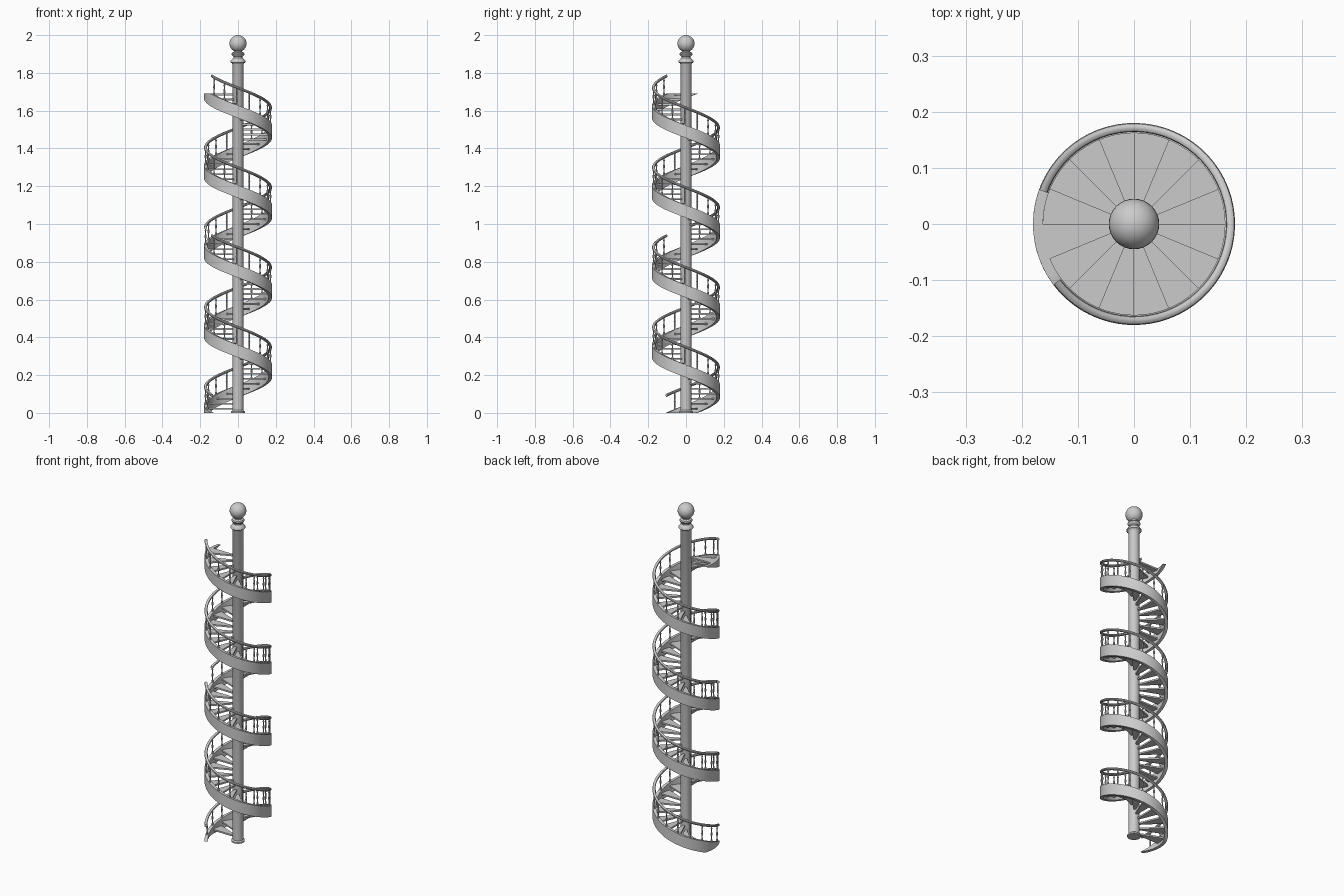
import bpy, bmesh, math
from mathutils import Vector

if "Cube" in bpy.data.objects:
    bpy.data.objects.remove(bpy.data.objects["Cube"])

STEPS, PER_TURN, TOP = 64, 16, 1.69
RISE = TOP / STEPS
R_RAIL = 0.172
LEAD = 1.64            # steps by which the stringer top edge leads the treads
UP, DOWN = LEAD * RISE, 0.9 * RISE
RAIL_H = 0.093


def pos(u, r, z):
    """Point u steps along the clockwise climb."""
    a = math.pi - u * 2 * math.pi / PER_TURN
    return Vector((r * math.cos(a), r * math.sin(a), z))


def finish(name, bm, smooth=True):
    bmesh.ops.recalc_face_normals(bm, faces=bm.faces)
    me = bpy.data.meshes.new(name)
    bm.to_mesh(me)
    bm.free()
    ob = bpy.data.objects.new(name, me)
    bpy.context.collection.objects.link(ob)
    if smooth:
        bpy.ops.object.select_all(action='DESELECT')
        ob.select_set(True)
        bpy.context.view_layer.objects.active = ob
        bpy.ops.object.shade_smooth_by_angle(angle=math.radians(35))
    return ob


def lathe(bm, profile, n, origin=Vector((0, 0, 0))):
    """Closed turned solid from (radius, height) pairs."""
    rings = [[bm.verts.new(origin + Vector((r * math.cos(2 * math.pi * i / n),
                                            r * math.sin(2 * math.pi * i / n), z)))
              for i in range(n)] for r, z in profile]
    for a, b in zip(rings, rings[1:]):
        for i in range(n):
            j = (i + 1) % n
            bm.faces.new((a[i], a[j], b[j], b[i]))
    bm.faces.new(rings[0])
    bm.faces.new(rings[-1])


def sweep(bm, sections):
    """Skin a list of closed cross-sections and cap both ends."""
    rings = [[bm.verts.new(p) for p in s] for s in sections]
    n = len(rings[0])
    for a, b in zip(rings, rings[1:]):
        for i in range(n):
            j = (i + 1) % n
            bm.faces.new((a[i], a[j], b[j], b[i]))
    bm.faces.new(rings[0])
    bm.faces.new(rings[-1])


# Central post with base and collars
bm = bmesh.new()
lathe(bm, [(0.036, 0), (0.036, 0.008), (0.029, 0.014), (0.029, 1.845),
           (0.033, 1.852), (0.040, 1.856), (0.040, 1.862), (0.033, 1.872),
           (0.024, 1.880), (0.024, 1.886), (0.032, 1.892), (0.035, 1.899),
           (0.032, 1.906), (0.022, 1.911), (0.022, 1.925)], 32)
finish("central_post", bm)

# Ball finial
bm = bmesh.new()
bmesh.ops.create_uvsphere(bm, u_segments=32, v_segments=16, radius=0.045)
bmesh.ops.translate(bm, verts=bm.verts, vec=(0, 0, 1.955))
finish("ball_finial", bm)

# Wedge treads
bm = bmesh.new()
for i in range(STEPS):
    z = (i + 1) * RISE
    sections = []
    for k in range(4):
        u = i + k / 3
        sections.append([pos(u, 0.025, z), pos(u, 0.164, z),
                         pos(u, 0.164, z - 0.009), pos(u, 0.025, z - 0.009)])
    sweep(bm, sections)
finish("treads", bm, smooth=False)

# Outer stringer, cut level with the floor and the top tread
bm = bmesh.new()
sections = []
count = 268
for k in range(count + 1):
    u = -LEAD + 0.01 + (STEPS + LEAD + 0.88) * k / count
    hi = min(TOP, u * RISE + UP)
    lo = max(0, u * RISE - DOWN)
    sections.append([pos(u, 0.162, lo), pos(u, 0.180, lo),
                     pos(u, 0.180, hi), pos(u, 0.162, hi)])
sweep(bm, sections)
finish("outer_stringer", bm)

# Round handrail in two flights
for name, u0, u1 in (("lower_handrail", -LEAD, STEPS / 2 - LEAD),
                     ("upper_handrail", STEPS / 2, STEPS - LEAD)):
    bm = bmesh.new()
    sections = []
    n = int((u1 - u0) * 4)
    for k in range(n + 1):
        u = u0 + (u1 - u0) * k / n
        z = u * RISE + UP + RAIL_H
        sections.append([pos(u, R_RAIL + 0.008 * math.cos(t), z + 0.008 * math.sin(t))
                         for t in [2 * math.pi * j / 10 for j in range(10)]])
    sweep(bm, sections)
    finish(name, bm)

# Turned balusters between stringer and handrail
BALUSTER = [(0.005, -0.006), (0.005, 0.010), (0.0028, 0.014), (0.0028, 0.028),
            (0.0055, 0.042), (0.0035, 0.056), (0.0028, 0.070), (0.005, 0.076),
            (0.003, 0.082), (0.003, 0.094)]
bm = bmesh.new()
for i in range(-1, STEPS - 1):
    if i == STEPS // 2 - 1:
        continue
    u = i + 0.1
    lathe(bm, BALUSTER, 8, pos(u, R_RAIL, u * RISE + UP))
finish("balusters", bm)
